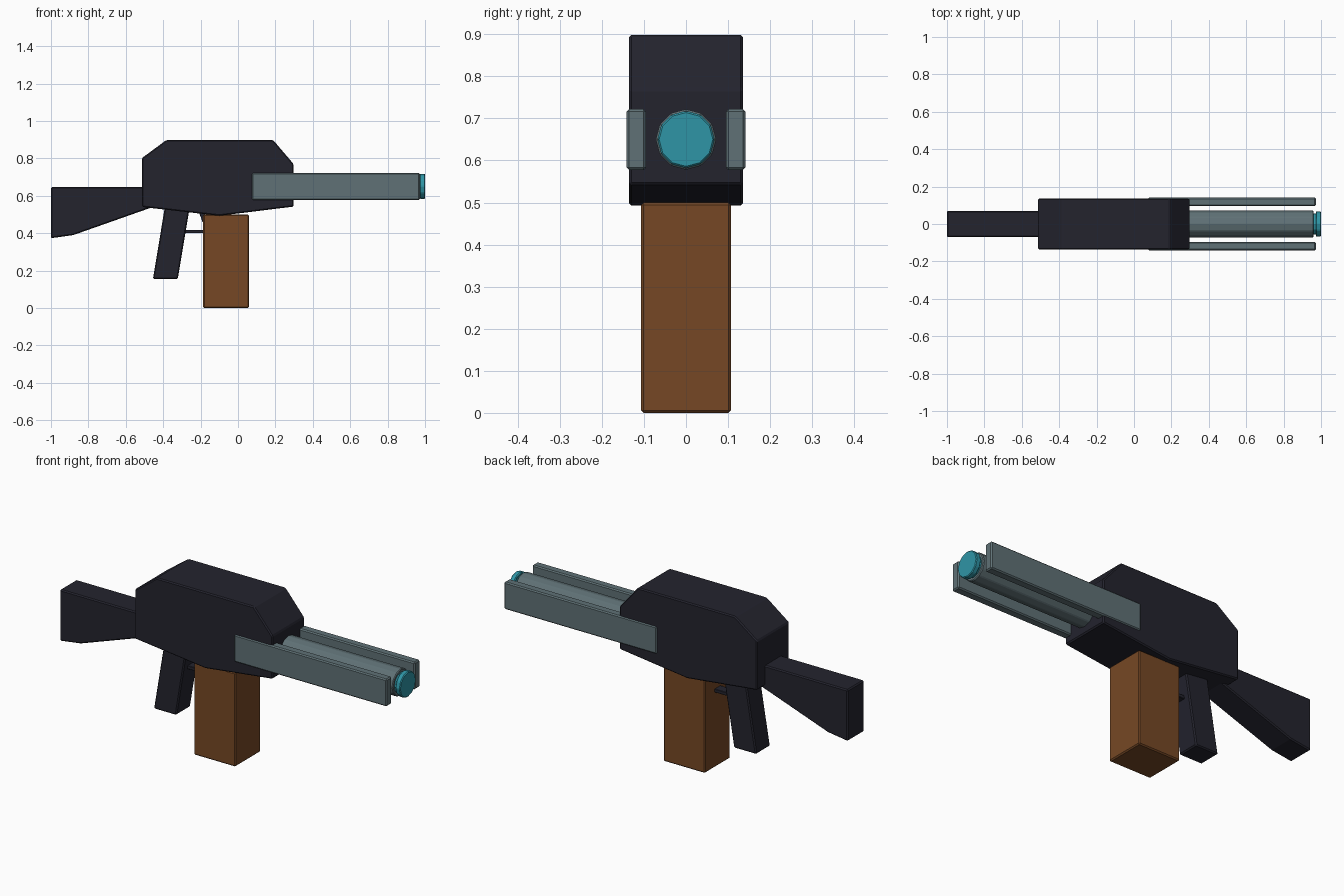
import bpy, bmesh, math
from mathutils import Matrix

if "Cube" in bpy.data.objects:
    bpy.data.objects.remove(bpy.data.objects["Cube"])


def material(name, rgb):
    m = bpy.data.materials.new(name)
    m.diffuse_color = (*rgb, 1)
    m.use_nodes = True
    m.node_tree.nodes["Principled BSDF"].inputs["Base Color"].default_value = m.diffuse_color
    return m


DARK = material("dark_charcoal", (0.017, 0.017, 0.027))
STEEL = material("grey_steel", (0.115, 0.165, 0.18))
BROWN = material("brown", (0.18, 0.064, 0.018))
CYAN = material("cyan", (0.028, 0.30, 0.38))


def finish(name, bm, mat, bevel):
    bmesh.ops.recalc_face_normals(bm, faces=bm.faces)
    mesh = bpy.data.meshes.new(name)
    bm.to_mesh(mesh)
    bm.free()
    mesh.materials.append(mat)
    ob = bpy.data.objects.new(name, mesh)
    bpy.context.collection.objects.link(ob)
    if bevel:
        mod = ob.modifiers.new("edge_bevel", 'BEVEL')
        mod.width = bevel
        mod.segments = 1
        mod.limit_method = 'ANGLE'
        mod.angle_limit = math.radians(25)
    return ob


def slab(name, profile, y0, y1, mat, bevel=0.006):
    """Side profile in x, z extruded across y."""
    bm = bmesh.new()
    near = [bm.verts.new((x, y0, z)) for x, z in profile]
    far = [bm.verts.new((x, y1, z)) for x, z in profile]
    bm.faces.new(near)
    bm.faces.new(far[::-1])
    n = len(profile)
    for i in range(n):
        j = (i + 1) % n
        bm.faces.new((near[i], far[i], far[j], near[j]))
    return finish(name, bm, mat, bevel)


def rect(x0, x1, z0, z1):
    return [(x0, z0), (x1, z0), (x1, z1), (x0, z1)]


def rod(name, x0, x1, r, mat, bevel=0.0):
    """Twelve-sided rod along x on the barrel axis."""
    bm = bmesh.new()
    turn = Matrix.Translation(((x0 + x1) / 2, 0, 0.65)) @ Matrix.Rotation(math.pi / 2, 4, 'Y')
    bmesh.ops.create_cone(bm, cap_ends=True, segments=12, radius1=r, radius2=r,
                          depth=x1 - x0, matrix=turn)
    return finish(name, bm, mat, bevel)


# Main housing and shoulder stock
slab("body", [(-0.513, 0.54), (-0.10, 0.493), (0.297, 0.542), (0.297, 0.77),
              (0.188, 0.898), (-0.383, 0.898), (-0.513, 0.802)], -0.136, 0.136, DARK)
slab("stock", [(-1.0, 0.373), (-0.88, 0.39), (-0.44, 0.545), (-0.44, 0.647),
               (-1.0, 0.647)], -0.07, 0.07, DARK)

# Handle, trigger and guard
slab("grip", [(-0.455, 0.155), (-0.322, 0.155), (-0.258, 0.54), (-0.391, 0.54)],
     -0.06, 0.06, DARK)
slab("trigger_guard", rect(-0.30, -0.17, 0.40, 0.418), -0.025, 0.025, DARK, 0.002)
slab("trigger", [(-0.19, 0.46), (-0.175, 0.46), (-0.175, 0.51), (-0.208, 0.51)],
     -0.015, 0.015, DARK, 0.002)

# Magazine
slab("magazine", rect(-0.186, 0.059, 0.003, 0.503), -0.107, 0.107, BROWN).location.z = -0.003

# Barrel with glowing tip
rod("barrel", 0.25, 0.96, 0.072, STEEL, 0.004)
rod("tip_neck", 0.95, 0.975, 0.057, CYAN)
rod("tip", 0.972, 1.0, 0.068, CYAN, 0.004)

# Side rails
for side, y in (("front", -0.118), ("back", 0.118)):
    slab(side + "_rail", rect(0.075, 0.972, 0.577, 0.722), y - 0.023, y + 0.023, STEEL)
